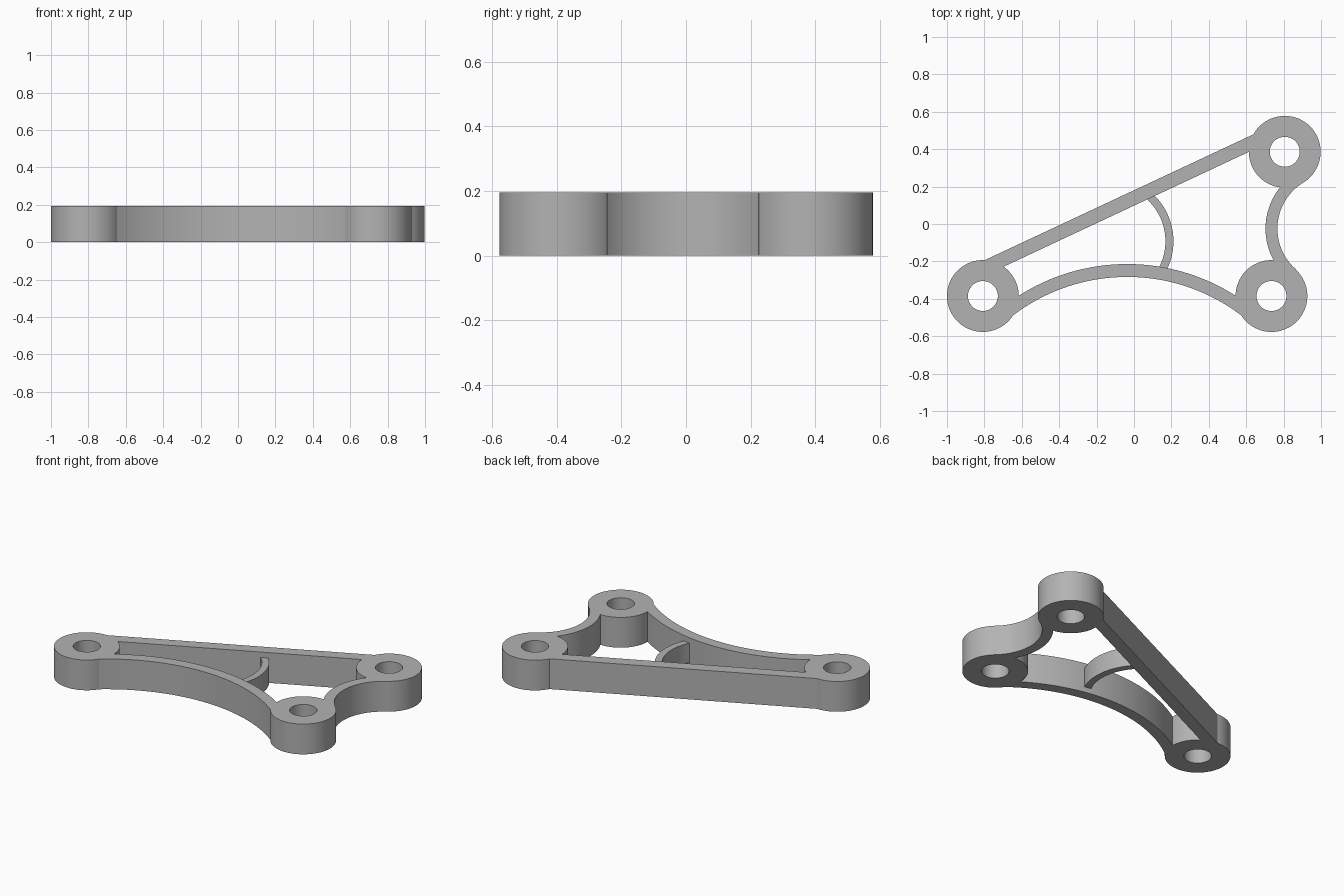
import bpy
import bmesh
from math import cos, sin, radians

cube = bpy.data.objects.get("Cube")
if cube:
    bpy.data.objects.remove(cube, do_unlink=True)

HEIGHT = 0.195

grey = bpy.data.materials.new("plain grey")
grey.use_nodes = True
colour = (0.45, 0.45, 0.45, 1)
grey.diffuse_color = colour
grey.node_tree.nodes["Principled BSDF"].inputs["Base Color"].default_value = colour


def arc(centre, radius, start, end, steps):
    """Points along a circular arc, angles in degrees."""
    angles = [radians(start + (end - start) * i / steps) for i in range(steps + 1)]
    return [(centre[0] + radius * cos(a), centre[1] + radius * sin(a)) for a in angles]


def slab(name, side_a, side_b, bottom=0, top=HEIGHT, closed=False):
    """Solid strip between two matching plan outlines."""
    bm = bmesh.new()
    rows = []
    for a, b in zip(side_a, side_b):
        rows.append([bm.verts.new((*p, z)) for p, z in
                     ((a, bottom), (b, bottom), (b, top), (a, top))])
    pairs = list(zip(rows, rows[1:]))
    if closed:
        pairs.append((rows[-1], rows[0]))
    else:
        bm.faces.new(rows[0])
        bm.faces.new(rows[-1])
    for r, s in pairs:
        for i in range(4):
            j = (i + 1) % 4
            bm.faces.new((r[i], r[j], s[j], s[i]))
    bmesh.ops.recalc_face_normals(bm, faces=bm.faces)
    for face in bm.faces:
        face.smooth = True
    mesh = bpy.data.meshes.new(name)
    bm.to_mesh(mesh)
    bm.free()
    mesh.set_sharp_from_angle(angle=radians(30))
    mesh.materials.append(grey)
    bpy.context.collection.objects.link(bpy.data.objects.new(name, mesh))


def curved_arm(name, centre, inner, outer, start, end, **heights):
    slab(name, arc(centre, inner, start, end, 40),
         arc(centre, outer, start, end, 40), **heights)


# Three bored bosses at the corners
for name, centre in (("right_boss", (-0.808, -0.385)),
                     ("front_left_boss", (0.735, -0.385)),
                     ("back_left_boss", (0.806, 0.386))):
    slab(name, arc(centre, 0.08, 0, 360, 64)[:-1],
         arc(centre, 0.192, 0, 360, 64)[:-1], closed=True)

# Straight back bar
slab("back_bar", [(-0.80, -0.194), (0.64, 0.48)], [(-0.72, -0.239), (0.66, 0.407)])

# Curved arms between the bosses
curved_arm("front_arch", (-0.0365, -1.29), 1.007, 1.076, 49, 131)
curved_arm("left_arm", (1.055, -0.025), 0.288, 0.352, 120, 229)

# Shallower inner rib joining the bar and the arch
curved_arm("inner_rib", (-0.134, -0.092), 0.302, 0.345, -29, 52, bottom=0.035, top=0.16)
